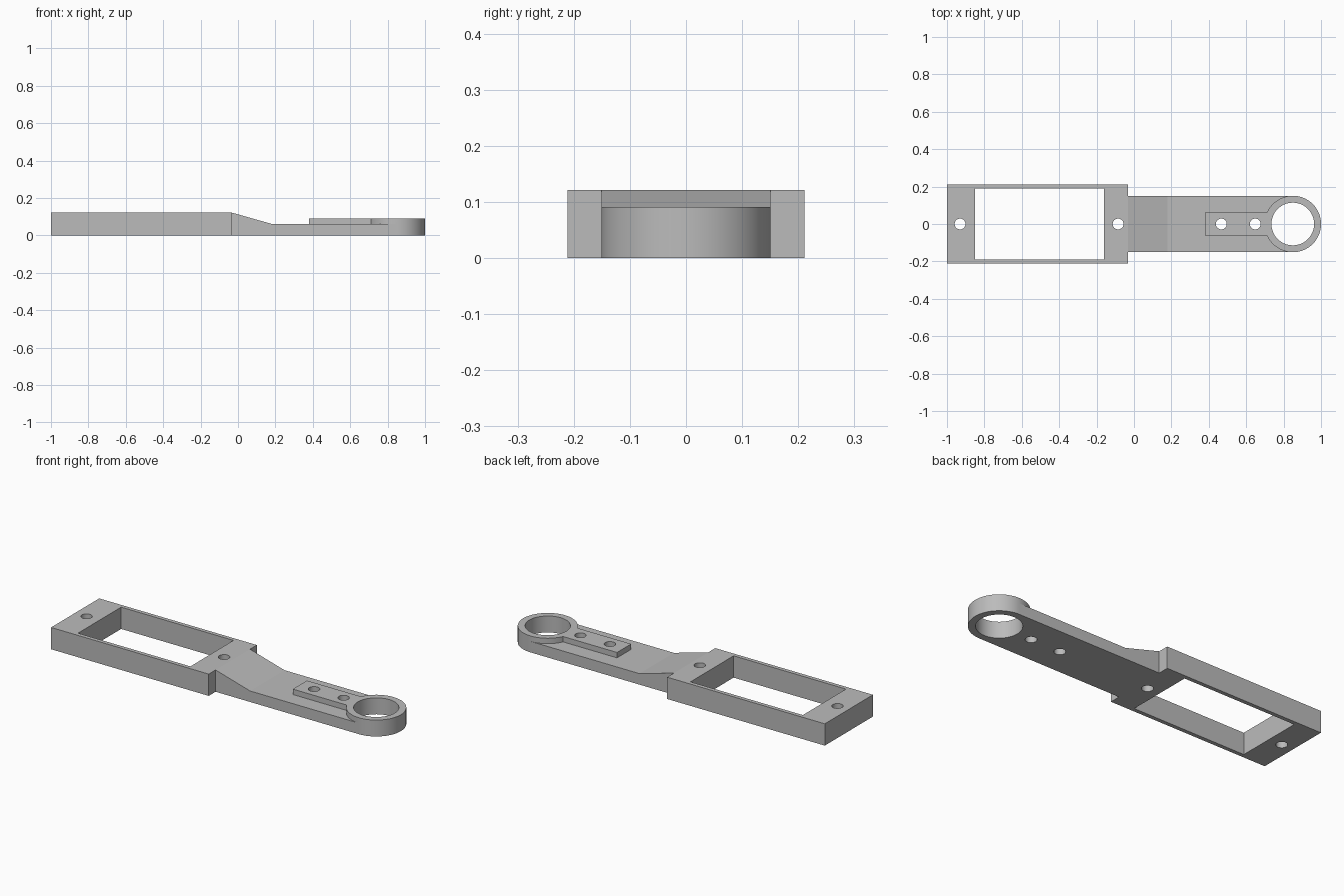
import bpy, bmesh, math
from mathutils import Vector

cube = bpy.data.objects.get("Cube")
if cube:
    bpy.data.objects.remove(cube, do_unlink=True)

grey = bpy.data.materials.new("plain grey")
grey.use_nodes = True
COLOUR = (0.5, 0.5, 0.5, 1)
grey.diffuse_color = COLOUR
grey.node_tree.nodes["Principled BSDF"].inputs["Base Color"].default_value = COLOUR


def prism(name, points, direction):
    """Extrude a flat outline along a direction into a closed solid."""
    bm = bmesh.new()
    face = bm.faces.new([bm.verts.new(p) for p in points])
    ext = bmesh.ops.extrude_face_region(bm, geom=[face])
    verts = [v for v in ext["geom"] if isinstance(v, bmesh.types.BMVert)]
    bmesh.ops.translate(bm, verts=verts, vec=Vector(direction))
    bmesh.ops.recalc_face_normals(bm, faces=bm.faces)
    mesh = bpy.data.meshes.new(name)
    bm.to_mesh(mesh)
    bm.free()
    mesh.materials.append(grey)
    obj = bpy.data.objects.new(name, mesh)
    bpy.context.collection.objects.link(obj)
    return obj


def block(name, x0, x1, half_y, z0, z1):
    outline = [(x0, -half_y, z0), (x1, -half_y, z0), (x1, half_y, z0), (x0, half_y, z0)]
    return prism(name, outline, (0, 0, z1 - z0))


def disc(name, x, radius, z0, z1, sides=64):
    angles = [math.tau * i / sides for i in range(sides)]
    outline = [(x + radius * math.cos(a), radius * math.sin(a), z0) for a in angles]
    return prism(name, outline, (0, 0, z1 - z0))


def combine(target, tool, operation):
    mod = target.modifiers.new(tool.name, "BOOLEAN")
    mod.operation = operation
    mod.solver = "EXACT"
    mod.object = tool
    bpy.context.view_layer.objects.active = target
    bpy.ops.object.modifier_apply(modifier=mod.name)
    bpy.data.objects.remove(tool, do_unlink=True)


# Rectangular frame
HIGH, LOW, RIM = 0.121, 0.061, 0.091
RING_X, RING_R = 0.849, 0.151
bracket = block("bracket_arm", -1, -0.032, 0.211, 0, HIGH)

# Sloping arm, drawn as a side profile
profile = [(-0.07, 0), (RING_X, 0), (RING_X, LOW), (0.18, LOW), (-0.032, HIGH), (-0.07, HIGH)]
arm = prism("arm", [(x, -RING_R, z) for x, z in profile], (0, 2 * RING_R, 0))
combine(bracket, arm, "UNION")

# End ring and raised bar
combine(bracket, disc("end_ring", RING_X, RING_R, 0, RIM), "UNION")
combine(bracket, block("raised_bar", 0.38, 0.76, 0.062, 0.03, RIM), "UNION")

# Frame opening, ring bore and screw holes
combine(bracket, block("frame_opening", -0.85, -0.16, 0.189, -0.1, 0.3), "DIFFERENCE")
combine(bracket, disc("ring_bore", RING_X, 0.114, -0.1, 0.3), "DIFFERENCE")
for x in (-0.93, -0.085, 0.467, 0.648):
    combine(bracket, disc("screw_hole", x, 0.029, -0.1, 0.3, 32), "DIFFERENCE")

# Smooth curved walls, keep edges sharp
bpy.ops.object.select_all(action="DESELECT")
bracket.select_set(True)
bpy.context.view_layer.objects.active = bracket
bpy.ops.object.shade_smooth_by_angle(angle=math.radians(14))
